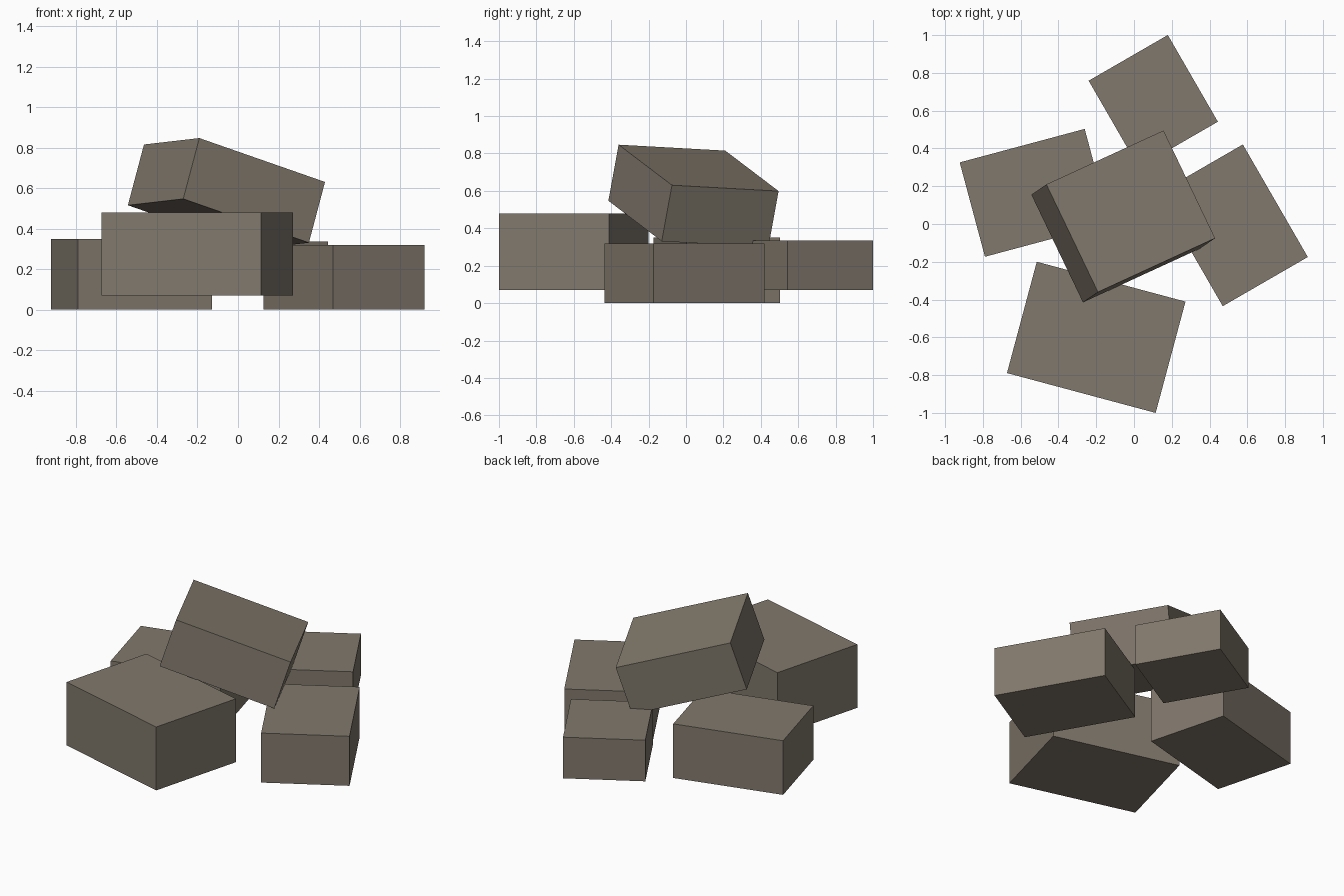
import bpy
from math import radians

default_cube = bpy.data.objects.get("Cube")
if default_cube:
    bpy.data.objects.remove(default_cube, do_unlink=True)

# Single stone colour
stone = bpy.data.materials.new("warm_grey_stone")
stone.use_nodes = True
colour = (0.22, 0.19, 0.15, 1)
stone.diffuse_color = colour
bsdf = next(n for n in stone.node_tree.nodes if n.type == 'BSDF_PRINCIPLED')
bsdf.inputs["Base Color"].default_value = colour


def block(name, centre, size, tilt):
    """Add a sharp-edged stone block; tilt is XYZ rotation in degrees."""
    bpy.ops.mesh.primitive_cube_add(size=1, location=centre,
                                    rotation=[radians(a) for a in tilt])
    ob = bpy.context.object
    ob.name = name
    ob.scale = size
    bpy.ops.object.transform_apply(location=False, rotation=False, scale=True)
    ob.data.materials.append(stone)
    return ob


# Ring of four blocks lying flat
block("front_stone", (-0.20, -0.60, 0.275), (0.815, 0.61, 0.41), (0, 0, -15))
block("right_stone", (-0.525, 0.165, 0.175), (0.685, 0.517, 0.35), (0, 0, 15))
block("left_stone", (0.523, -0.007, 0.16), (0.688, 0.52, 0.32), (0, 0, -60))
block("back_stone", (0.102, 0.65, 0.203), (0.484, 0.53, 0.266), (0, 0, 30))

# Tilted block resting on top
block("top_stone", (-0.057, 0.04, 0.573), (0.716, 0.633, 0.315), (-3, 17.6, 24.7))
